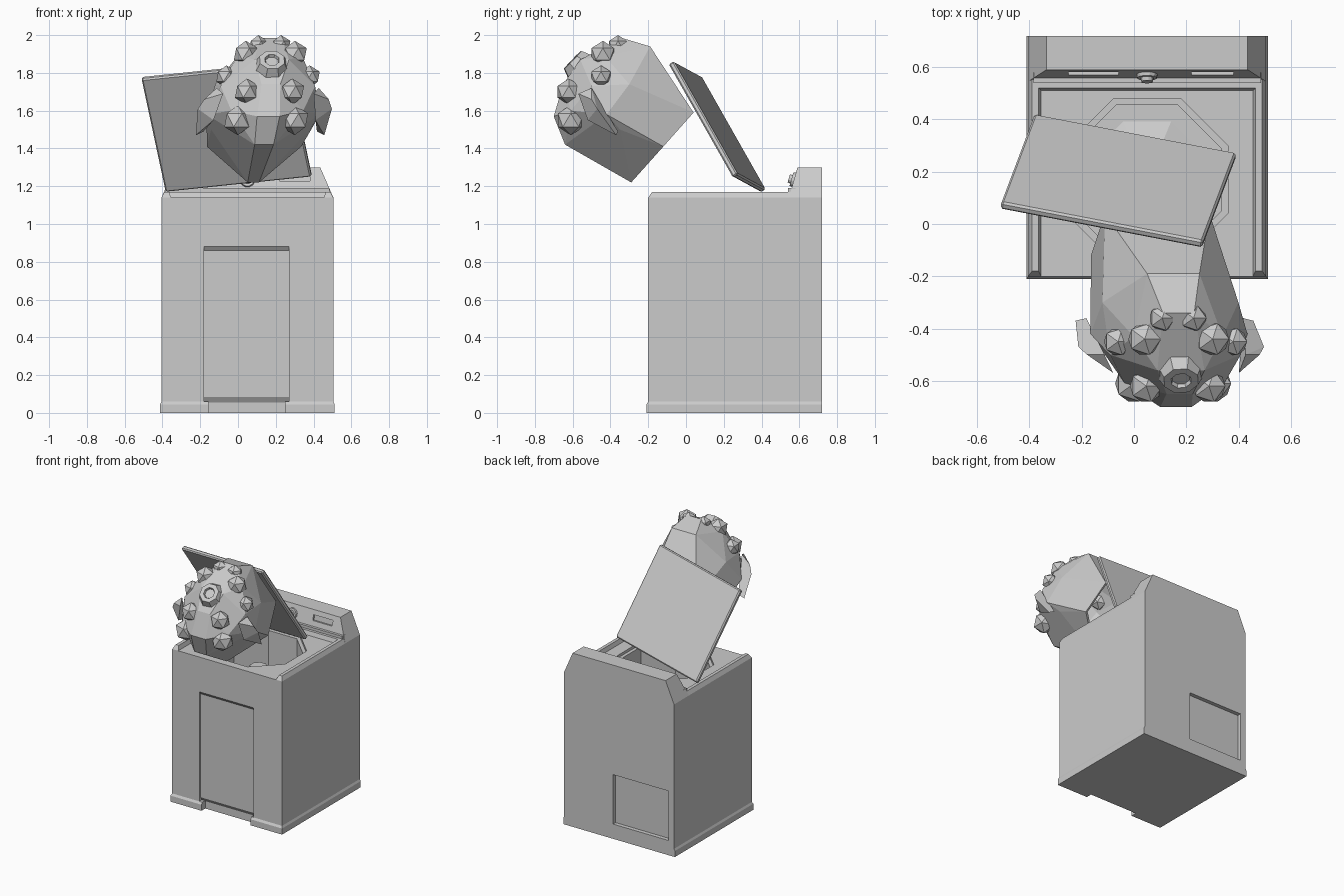
import bpy, bmesh, math
from mathutils import Vector, Matrix

if "Cube" in bpy.data.objects:
    bpy.data.objects.remove(bpy.data.objects["Cube"])

grey = bpy.data.materials.new("plain grey")
grey.use_nodes = True
GREY = (0.6, 0.6, 0.6, 1)
grey.diffuse_color = GREY
grey.node_tree.nodes["Principled BSDF"].inputs["Base Color"].default_value = GREY


def finish(name, bm):
    bmesh.ops.recalc_face_normals(bm, faces=bm.faces[:])
    me = bpy.data.meshes.new(name)
    bm.to_mesh(me)
    bm.free()
    me.materials.append(grey)
    ob = bpy.data.objects.new(name, me)
    bpy.context.scene.collection.objects.link(ob)
    return ob


def loft(name, low, high):
    """Join two rings with the same number of points."""
    bm = bmesh.new()
    a = [bm.verts.new(p) for p in low]
    b = [bm.verts.new(p) for p in high]
    bm.faces.new(a)
    bm.faces.new(b)
    n = len(a)
    for i in range(n):
        j = (i + 1) % n
        bm.faces.new((a[i], a[j], b[j], b[i]))
    return finish(name, bm)


def rect(x0, x1, y0, y1, z):
    return [(x0, y0, z), (x1, y0, z), (x1, y1, z), (x0, y1, z)]


def box(name, x0, x1, y0, y1, z0, z1):
    return loft(name, rect(x0, x1, y0, y1, z0), rect(x0, x1, y0, y1, z1))


def prism(name, profile, x0, x1):
    return loft(name, [(x0, y, z) for y, z in profile], [(x1, y, z) for y, z in profile])


def cone(name, centre, r0, r1, depth, sides=8, axis=(0, 0, 1)):
    bm = bmesh.new()
    turn = Vector(axis).to_track_quat('Z', 'Y').to_matrix().to_4x4()
    m = Matrix.Translation(centre) @ turn @ Matrix.Rotation(math.pi / sides, 4, 'Z')
    bmesh.ops.create_cone(bm, cap_ends=True, segments=sides, radius1=r0, radius2=r1,
                          depth=depth, matrix=m)
    return finish(name, bm)


def cut(target, *cutters):
    for c in cutters:
        mod = target.modifiers.new("cut", 'BOOLEAN')
        mod.operation, mod.solver, mod.object = 'DIFFERENCE', 'EXACT', c
    graph = bpy.context.evaluated_depsgraph_get()
    me = bpy.data.meshes.new_from_object(target.evaluated_get(graph))
    target.modifiers.clear()
    target.data = me
    for c in cutters:
        bpy.data.objects.remove(c)


def hull(name, points):
    bm = bmesh.new()
    for p in points:
        bm.verts.new(p)
    res = bmesh.ops.convex_hull(bm, input=bm.verts[:])
    loose = {g for g in res["geom_interior"] + res["geom_unused"]
             if isinstance(g, bmesh.types.BMVert)}
    bmesh.ops.delete(bm, geom=list(loose), context='VERTS')
    bmesh.ops.dissolve_limit(bm, angle_limit=0.05, verts=bm.verts[:], edges=bm.edges[:])
    return finish(name, bm)


L, R, F, B, MID = -0.405, 0.505, -0.2, 0.72, 0.05

# Cabinet with tub opening, front panel recess and rear hatch
cabinet = box("cabinet", L, R, F, B, 0.03, 1.14)
wide, narrow = [a / math.cos(math.pi / 8) for a in (0.31, 0.285)]
tub_at = (MID, 0.17)
panel = [(-0.2, 0.88), (-0.185, 0.86), (-0.185, 0.085), (-0.165, 0.055),
         (-0.165, -0.1), (-0.3, -0.1), (-0.3, 0.88)]
cut(cabinet,
    cone("tub_lip_cutter", (*tub_at, 1.16), wide, wide, 0.08),
    cone("tub_cutter", (*tub_at, 0.85), narrow, narrow, 0.7),
    prism("panel_cutter", panel, -0.18, 0.27),
    box("hatch_cutter", -0.36, 0.1, 0.69, 0.8, 0.11, 0.48))

# Plinth with a toe notch
plinth = box("plinth", L - 0.007, R + 0.007, F - 0.01, B, 0, 0.045)
skirt = loft("plinth_slope", rect(L - 0.007, R + 0.007, F - 0.01, B, 0.045), rect(L, R, F, B, 0.06))
for part in (plinth, skirt):
    cut(part, box("toe_cutter", -0.155, 0.25, -0.4, -0.165, -0.1, 0.2))

# Raised rails round the lid seat
for side, s in (("left", 1), ("right", -1)):
    xs = [sorted(MID + s * v for v in pair) for pair in ((0.405, 0.455), (0.415, 0.44))]
    loft(side + "_rail", rect(*xs[0], F, 0.56, 1.14), rect(*xs[1], F + 0.02, 0.56, 1.17))
loft("rear_rail", rect(L, R, 0.51, 0.58, 1.14), rect(L + 0.015, R - 0.015, 0.52, 0.58, 1.17))
box("rear_step", L + 0.02, R - 0.02, 0.54, 0.58, 1.17, 1.19)

# Control console with two slots and a dial
console = loft("console", rect(L, R, 0.545, B, 1.14), rect(-0.335, 0.435, 0.59, B, 1.3))
slot = [(0.5, 1.235), (0.5, 1.275), (0.592, 1.265), (0.585, 1.225)]
cut(console, prism("slot_cutter_a", slot, -0.25, -0.06), prism("slot_cutter_b", slot, 0.22, 0.38))
out = Vector((0, -0.16, 0.045)).normalized()
cone("dial_base", (MID, 0.568, 1.235), 0.042, 0.038, 0.02, 12, out)
cone("dial_knob", Vector((MID, 0.565, 1.235)) + out * 0.012, 0.026, 0.022, 0.02, 12, out)

# Agitator in the tub
cone("agitator_base", (*tub_at, 0.54), 0.24, 0.1, 0.08)
cone("agitator_post", (*tub_at, 0.74), 0.09, 0.055, 0.4)
cone("agitator_cap", (*tub_at, 0.965), 0.085, 0.06, 0.06)
for i in range(4):
    fin = box("agitator_fin", 0.04, 0.13, -0.012, 0.012, 0.52, 0.9)
    fin.location = (*tub_at, 0)
    fin.rotation_euler.z = i * math.pi / 2

# Loose lid, tilted behind the head
u = Vector((0.765, -0.147, 0.08)).normalized()
v = Vector((-0.13, -0.34, 0.6))
v = (v - u * v.dot(u)).normalized()
n = v.cross(u)
lid = box("lid", -0.395, 0.395, -0.35, 0.35, -0.016, 0.016)
lid.matrix_world = Matrix.Translation((-0.06, 0.165, 1.515)) @ Matrix((u, v, n)).transposed().to_4x4()
bevel = lid.modifiers.new("edge", 'BEVEL')
bevel.width, bevel.segments = 0.008, 1


# Head: half points (sideways, y, z) mirrored about its own tilted middle plane
def place(h, y, z):
    return Vector((0.08 + 0.11 * (z - 1.2) - 0.1 * (y + 0.3) + h, y, z))


def both(points):
    return [place(s * h, y, z) for h, y, z in points for s in (1, -1)]


skull = hull("head", both([
    (.03, -.29, 1.22), (.25, -.12, 1.41), (.2, .04, 1.59), (.1, -.19, 1.94),
    (.06, -.34, 1.985), (.17, -.43, 1.89), (.26, -.3, 1.74), (.3, -.42, 1.58),
    (.25, -.5, 1.73), (.05, -.64, 1.42), (.06, -.70, 1.57), (.19, -.61, 1.6),
    (.05, -.65, 1.74), (.09, -.56, 1.87), (.26, -.35, 1.5)]))

# Open neck, giving the head a thin shell
bm = bmesh.new()
bm.from_mesh(skull.data)
neck = Vector((0, 0.745, -0.667))
bmesh.ops.delete(bm, geom=[f for f in bm.faces if f.normal.dot(neck) > 0.96], context='FACES')
bm.to_mesh(skull.data)
bm.free()
shell = skull.modifiers.new("shell", 'SOLIDIFY')
shell.thickness, shell.offset = 0.02, -1

# Muzzle: an eight-sided ring on the upper face
face_out = Vector((0.05, -0.72, 0.69)).normalized()
muzzle_at = place(0, -0.575, 1.845)
muzzle = cone("muzzle", muzzle_at, 0.1, 0.07, 0.07, 8, face_out)
cut(muzzle, cone("mouth_cutter", muzzle_at + face_out * 0.04, 0.035, 0.05, 0.04, 8, face_out))

# Ears, brows, cheeks and chin lumps
for side, s in (("left", 1), ("right", -1)):
    def lump(name, pts):
        hull(side + "_" + name, [place(s * h, y, z) for h, y, z in pts])

    lump("ear", [(.24, -.57, 1.69), (.27, -.5, 1.72), (.355, -.47, 1.61), (.34, -.37, 1.47),
                 (.3, -.36, 1.49), (.27, -.52, 1.55), (.33, -.5, 1.66)])

    for name, at, size in (("brow", (.13, -.44, 1.9), .07), ("cheek", (.12, -.62, 1.7), .07),
                           ("jaw", (.15, -.61, 1.55), .08), ("temple", (.22, -.45, 1.78), .06),
                           ("crown", (.06, -.36, 1.945), .055)):
        bm = bmesh.new()
        bmesh.ops.create_icosphere(bm, subdivisions=1, radius=size,
                                   matrix=Matrix.Translation(place(s * at[0], *at[1:])))
        finish(side + "_" + name, bm)
